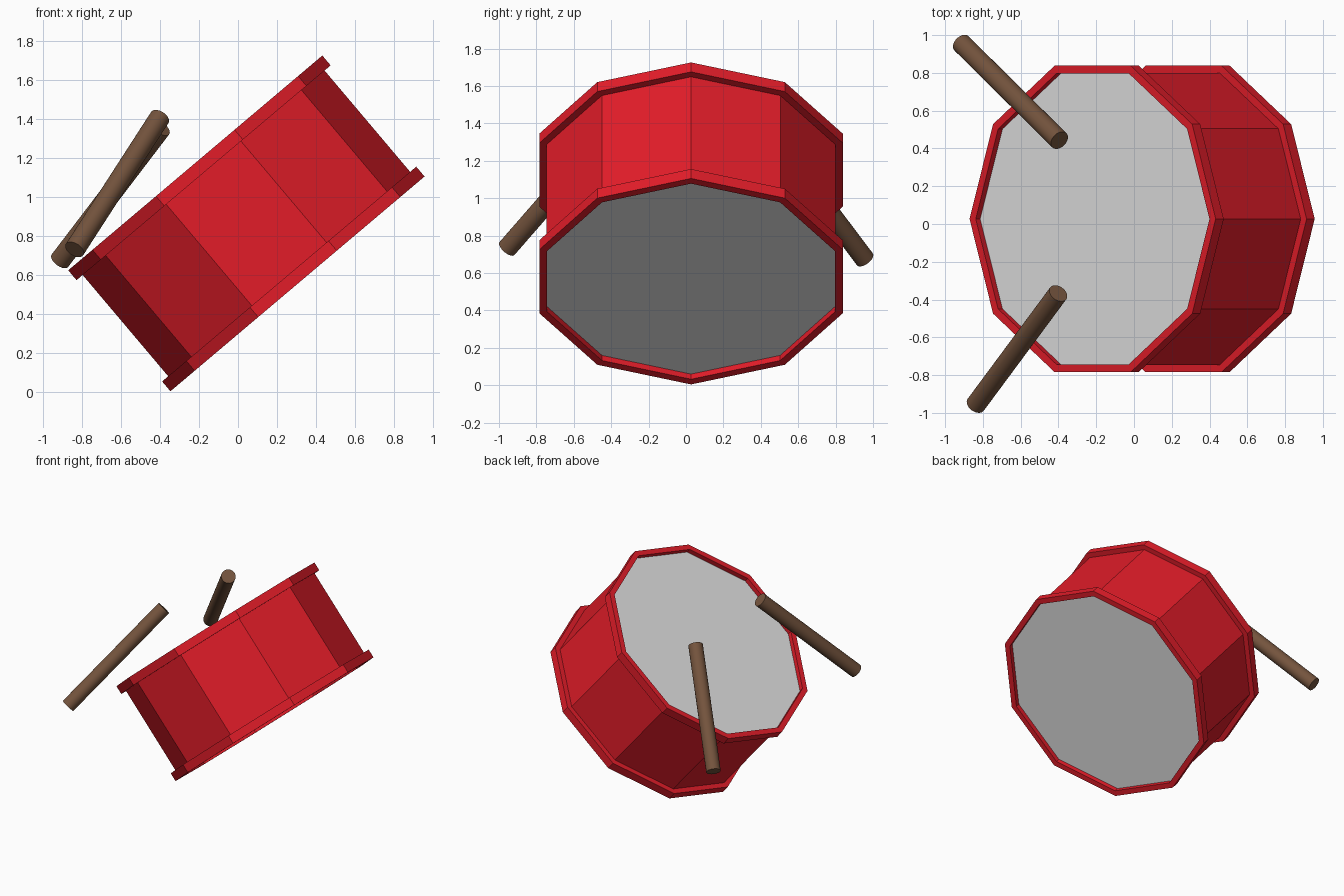
import bpy, bmesh, math
from mathutils import Matrix, Vector

if "Cube" in bpy.data.objects:
    bpy.data.objects.remove(bpy.data.objects["Cube"])

SIDES = 10
TILT = Matrix.Translation((0.043, 0.027, 0.865)) @ Matrix.Rotation(math.radians(-40.2), 4, 'Y')


def material(name, color):
    m = bpy.data.materials.new(name)
    m.diffuse_color = (*color, 1)
    m.use_nodes = True
    m.node_tree.nodes["Principled BSDF"].inputs["Base Color"].default_value = m.diffuse_color
    return m


red = material("drum red", (0.76, 0.012, 0.022))
grey = material("skin grey", (0.76, 0.76, 0.76))
brown = material("stick brown", (0.175, 0.088, 0.047))


def add_object(name, bm, mat, matrix):
    bmesh.ops.recalc_face_normals(bm, faces=bm.faces)
    mesh = bpy.data.meshes.new(name)
    bm.to_mesh(mesh)
    bm.free()
    mesh.materials.append(mat)
    ob = bpy.data.objects.new(name, mesh)
    ob.matrix_world = matrix
    bpy.context.collection.objects.link(ob)
    return ob


def prism(name, radius, z0, z1, mat, matrix, sides=SIDES):
    """Upright prism from z0 to z1 with a corner on local +x."""
    bm = bmesh.new()
    ring = [bm.verts.new((radius * math.cos(a), radius * math.sin(a), z0))
            for a in (2 * math.pi * i / sides for i in range(sides))]
    base = bm.faces.new(ring)
    top = bmesh.ops.extrude_face_region(bm, geom=[base], use_keep_orig=True)["geom"]
    verts = [v for v in top if isinstance(v, bmesh.types.BMVert)]
    bmesh.ops.translate(bm, verts=verts, vec=(0, 0, z1 - z0))
    return add_object(name, bm, mat, matrix)


def lathe(name, profile, mat, matrix):
    """Closed (radius, height) profile swept around the drum axis."""
    bm = bmesh.new()
    rings = []
    for i in range(SIDES):
        a = 2 * math.pi * i / SIDES
        rings.append([bm.verts.new((r * math.cos(a), r * math.sin(a), z)) for r, z in profile])
    n = len(profile)
    for i in range(SIDES):
        p, q = rings[i], rings[(i + 1) % SIDES]
        for j in range(n):
            k = (j + 1) % n
            bm.faces.new((p[j], q[j], q[k], p[k]))
    return add_object(name, bm, mat, matrix)


# Shell of the drum
prism("drum_shell", 0.812, -0.362, 0.362, red, TILT)

# Raised hoop and recessed skin at each end
for side, s in (("upper", 1), ("lower", -1)):
    hoop = [(0.81, 0.34), (0.853, 0.34), (0.853, 0.406), (0.81, 0.406)]
    lathe(side + "_hoop", [(r, z * s) for r, z in hoop], red, TILT)
    prism(side + "_skin", 0.81, 0.362 * s, 0.37 * s, grey, TILT)

# Two round drumsticks floating over the upper skin
sticks = {
    "front_drumstick": ((-0.838, -0.957, 0.731), (-0.401, -0.367, 1.408)),
    "back_drumstick": ((-0.913, 0.956, 0.674), (-0.395, 0.443, 1.354)),
}
for name, (low, high) in sticks.items():
    low, high = Vector(low), Vector(high)
    axis = high - low
    matrix = Matrix.Translation(low) @ axis.to_track_quat('Z', 'Y').to_matrix().to_4x4()
    stick = prism(name, 0.053, 0, axis.length, brown, matrix, 32)
    bpy.ops.object.select_all(action='DESELECT')
    stick.select_set(True)
    bpy.context.view_layer.objects.active = stick
    bpy.ops.object.shade_smooth_by_angle()
